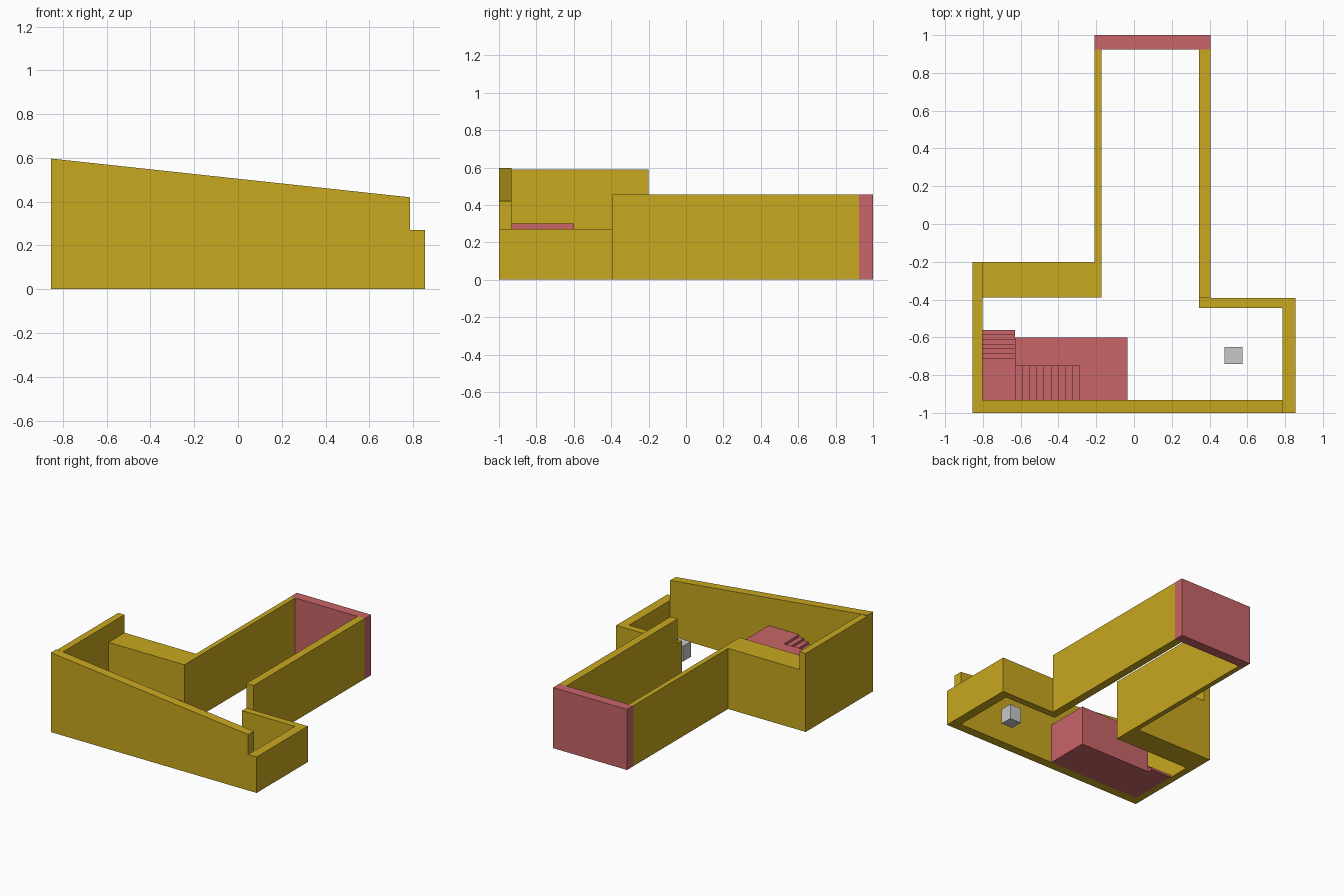
import bpy, bmesh
from mathutils import Vector

if "Cube" in bpy.data.objects:
    bpy.data.objects.remove(bpy.data.objects["Cube"], do_unlink=True)


def material(name, rgb):
    m = bpy.data.materials.new(name)
    m.use_nodes = True
    m.diffuse_color = (*rgb, 1)
    m.node_tree.nodes["Principled BSDF"].inputs["Base Color"].default_value = (*rgb, 1)
    return m


OCHRE = material("ochre yellow", (0.58, 0.39, 0.014))
RED = material("dusty red", (0.58, 0.13, 0.14))
GREY = material("light grey", (0.58, 0.58, 0.58))


def prism(name, mat, profile, place, offset):
    """Extrude a 2D profile; place maps its points into space."""
    bm = bmesh.new()
    face = bm.faces.new([bm.verts.new(place(*p)) for p in profile])
    ext = bmesh.ops.extrude_face_region(bm, geom=[face])
    moved = [g for g in ext["geom"] if isinstance(g, bmesh.types.BMVert)]
    bmesh.ops.translate(bm, verts=moved, vec=Vector(offset))
    bmesh.ops.recalc_face_normals(bm, faces=bm.faces[:])
    mesh = bpy.data.meshes.new(name)
    bm.to_mesh(mesh)
    bm.free()
    mesh.materials.append(mat)
    obj = bpy.data.objects.new(name, mesh)
    bpy.context.collection.objects.link(obj)
    return obj


def box(name, mat, x0, x1, y0, y1, height):
    return prism(name, mat, [(x0, y0), (x1, y0), (x1, y1), (x0, y1)],
                 lambda x, y: (x, y, 0), (0, 0, height))


def stair_profile(start, end, low, high, count):
    """Side outline of a solid flight climbing from start to end."""
    run, rise = (end - start) / count, (high - low) / count
    pts = [(start, 0)]
    for i in range(count):
        z = low + rise * (i + 1)
        pts += [(start + run * i, z), (start + run * (i + 1), z)]
    return pts + [(end, 0)]


WALL, LOW, DECK, LANDING = 0.455, 0.27, 0.30, 0.12

# Sloping front wall with the low step at its end
prism("front_wall", OCHRE,
      [(-0.855, 0), (0.855, 0), (0.855, LOW), (0.785, LOW), (0.785, 0.42), (-0.855, 0.597)],
      lambda x, z: (x, -1, z), (0, 0.067, 0))

# Room walls
box("tall_side_wall", OCHRE, -0.855, -0.803, -0.933, -0.2, 0.59)
box("thick_back_wall", OCHRE, -0.803, -0.172, -0.39, -0.2, WALL)
box("low_side_wall", OCHRE, 0.785, 0.855, -0.933, -0.393, LOW)
box("low_back_wall", OCHRE, 0.345, 0.785, -0.445, -0.393, LOW)

# Long corridor and its end
box("corridor_wall_right", OCHRE, -0.21, -0.172, -0.2, 0.925, WALL)
box("corridor_wall_left", OCHRE, 0.345, 0.405, -0.393, 0.925, WALL)
box("corridor_end", RED, -0.21, 0.405, 0.925, 1, WALL)

# Raised platform, landing and two flights of stairs
box("platform_back", RED, -0.63, -0.035, -0.753, -0.6, DECK)
box("platform_front", RED, -0.25, -0.035, -0.933, -0.753, DECK)
box("stair_landing", RED, -0.803, -0.63, -0.933, -0.735, LANDING)
prism("lower_stairs", RED, stair_profile(-0.56, -0.735, 0, LANDING, 7),
      lambda y, z: (-0.803, y, z), (0.173, 0, 0))
prism("upper_stairs", RED, stair_profile(-0.63, -0.25, LANDING, DECK, 10),
      lambda x, z: (x, -0.933, z), (0, 0.18, 0))

# Small block on the floor
box("small_block", GREY, 0.48, 0.575, -0.742, -0.65, 0.115)
